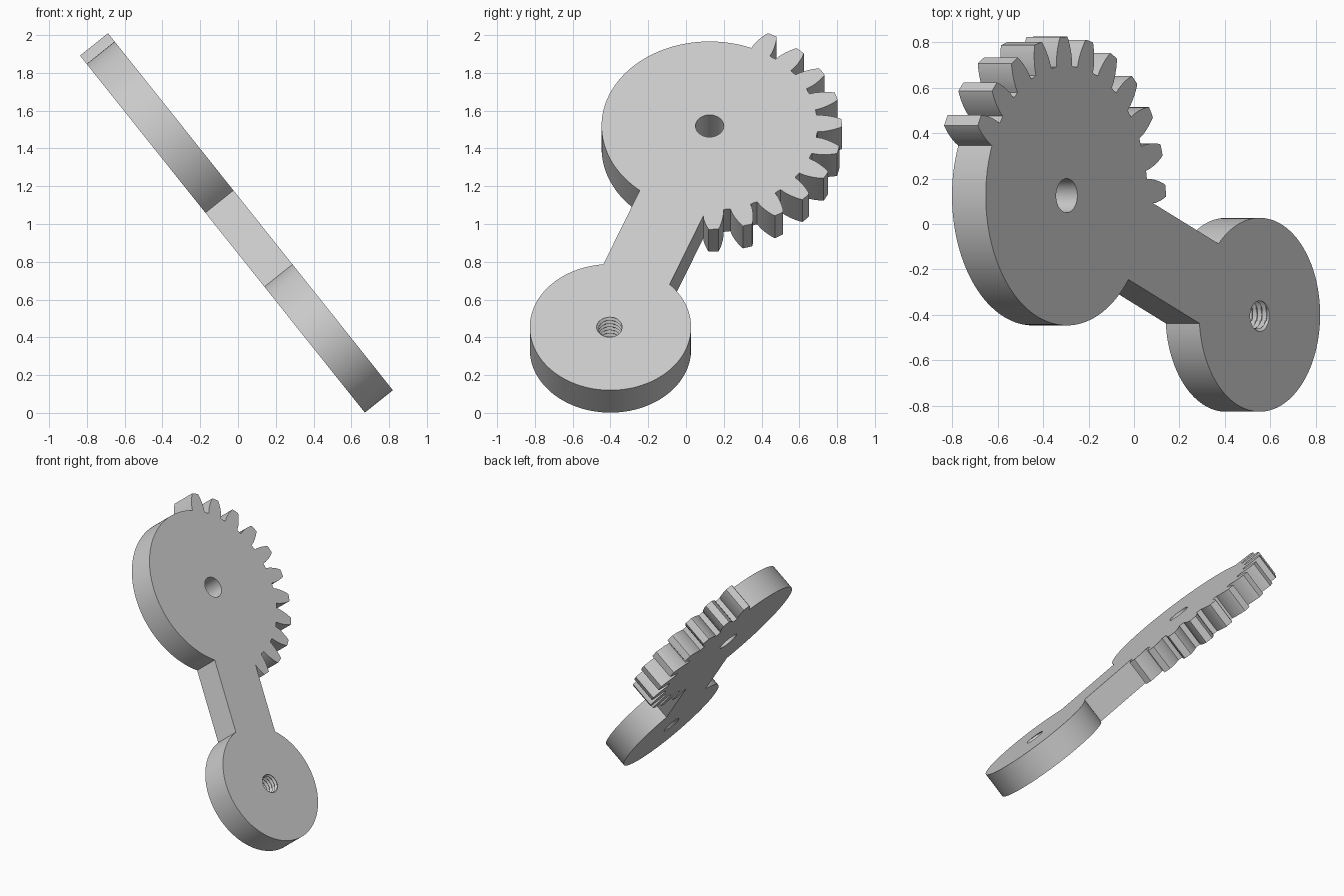
import bpy, bmesh
from math import sin, cos, asin, atan2, radians, degrees, hypot, pi
from mathutils import Matrix, Vector

cube = bpy.data.objects.get("Cube")
if cube:
    bpy.data.objects.remove(cube, do_unlink=True)

# Main sizes, in the plane of the plate
THICK = 0.19
GEAR_C, GEAR_R, TIP_R = (0.125, 1.79), 0.572, 0.70
BOSS_C, BOSS_R = (-0.40, 0.427), 0.427
ARM_HALF, HOLE_R = 0.188, 0.075
TEETH, PITCH, FIRST = 11, 15, -88.3

# Tilted placement: plate width runs along y, its length climbs towards -x
along = Vector((-0.624, 0, 0.782)).normalized()
side = Vector((0, 1, 0))
normal = side.cross(along)
place = Matrix((side, along, normal)).transposed().to_4x4()
place.translation = (0.82, 0, 0.12)

grey = bpy.data.materials.new("light grey")
grey.use_nodes = True
grey.diffuse_color = (0.6, 0.6, 0.6, 1)
grey.node_tree.nodes["Principled BSDF"].inputs["Base Color"].default_value = (0.6, 0.6, 0.6, 1)


def polar(c, r, deg):
    a = radians(deg)
    return (c[0] + r * cos(a), c[1] + r * sin(a))


def arc(c, r, start, end, step=3):
    n = max(1, round(abs(end - start) / step))
    return [polar(c, r, start + (end - start) * i / n) for i in range(n + 1)]


def finish(bm, name):
    mesh = bpy.data.meshes.new(name)
    bm.to_mesh(mesh)
    bm.free()
    mesh.materials.append(grey)
    ob = bpy.data.objects.new(name, mesh)
    bpy.context.collection.objects.link(ob)
    ob.matrix_world = place
    bpy.ops.object.select_all(action='DESELECT')
    ob.select_set(True)
    bpy.context.view_layer.objects.active = ob
    bpy.ops.object.shade_smooth_by_angle(angle=radians(30))
    return ob


# Outline of toothed sector, arm and round boss as one loop
arm_dir = degrees(atan2(GEAR_C[1] - BOSS_C[1], GEAR_C[0] - BOSS_C[0]))
flank = [(GEAR_R, 5.6), (0.60, 5.3), (0.63, 4.6), (0.66, 3.7), (0.685, 2.8), (TIP_R, 2.1)]

outline = []
for t in range(TEETH):
    mid = FIRST + t * PITCH
    rise = [(r, mid - h) for r, h in flank]
    if t == 0:  # the first tooth grows straight out of the arm's edge
        r0 = 0.61
        rise = [(r0, arm_dir - 180 + degrees(asin(ARM_HALF / r0)))] + rise[2:]
    fall = [(r, mid + h) for r, h in reversed(flank)]
    outline += [polar(GEAR_C, r, a) for r, a in rise + [(TIP_R, mid)] + fall]
    if t < TEETH - 1:
        outline.append(polar(GEAR_C, GEAR_R - 0.002, mid + PITCH / 2))
last = FIRST + (TEETH - 1) * PITCH + flank[0][1]
gear_end = arm_dir + 180 - degrees(asin(ARM_HALF / GEAR_R))
outline += arc(GEAR_C, GEAR_R, last, gear_end)[1:]
neck = degrees(asin(ARM_HALF / BOSS_R))
outline += arc(BOSS_C, BOSS_R, arm_dir + neck, arm_dir + 360 - neck)

# Plate: fill the outline around both holes, then thicken
bm = bmesh.new()
for loop in (outline, arc(GEAR_C, HOLE_R, 0, 360, 7.5)[:-1], arc(BOSS_C, HOLE_R, 0, 360, 7.5)[:-1]):
    vs = [bm.verts.new((x, y, -THICK)) for x, y in loop]
    for a, b in zip(vs, vs[1:] + vs[:1]):
        bm.edges.new((a, b))
bmesh.ops.triangle_fill(bm, use_beauty=True, use_dissolve=False, edges=bm.edges[:], normal=(0, 0, 1))
ext = bmesh.ops.extrude_face_region(bm, geom=bm.faces[:], use_keep_orig=True)
bmesh.ops.translate(bm, vec=(0, 0, THICK), verts=[v for v in ext["geom"] if isinstance(v, bmesh.types.BMVert)])
bmesh.ops.recalc_face_normals(bm, faces=bm.faces[:])
# Drop the boss hole wall, which the thread replaces
bmesh.ops.delete(bm, context='FACES_ONLY', geom=[
    f for f in bm.faces if abs(f.normal.z) < 0.5 and
    all(hypot(v.co.x - BOSS_C[0], v.co.y - BOSS_C[1]) < HOLE_R * 1.1 for v in f.verts)])
finish(bm, "gear_arm_plate")

# Screw thread: a helical triangle wave around the boss hole
SEG, ROWS, TURNS, DEPTH = 48, 56, 7, 0.014
bm = bmesh.new()
rings = []
for i in range(-1, ROWS + 2):
    k = min(max(i, 0), ROWS) / ROWS
    ring = []
    for s in range(SEG):
        wave = abs(((k * TURNS - s / SEG) % 1) * 2 - 1)
        r = HOLE_R if i in (-1, ROWS + 1) else HOLE_R - 0.0005 - DEPTH * wave
        ring.append(bm.verts.new((*polar(BOSS_C, r, 360 * s / SEG), -THICK * (1 - k))))
    rings.append(ring)
for lo, hi in zip(rings, rings[1:]):
    for s in range(SEG):
        n = (s + 1) % SEG
        bm.faces.new((lo[n], lo[s], hi[s], hi[n]))
finish(bm, "boss_hole_thread")
